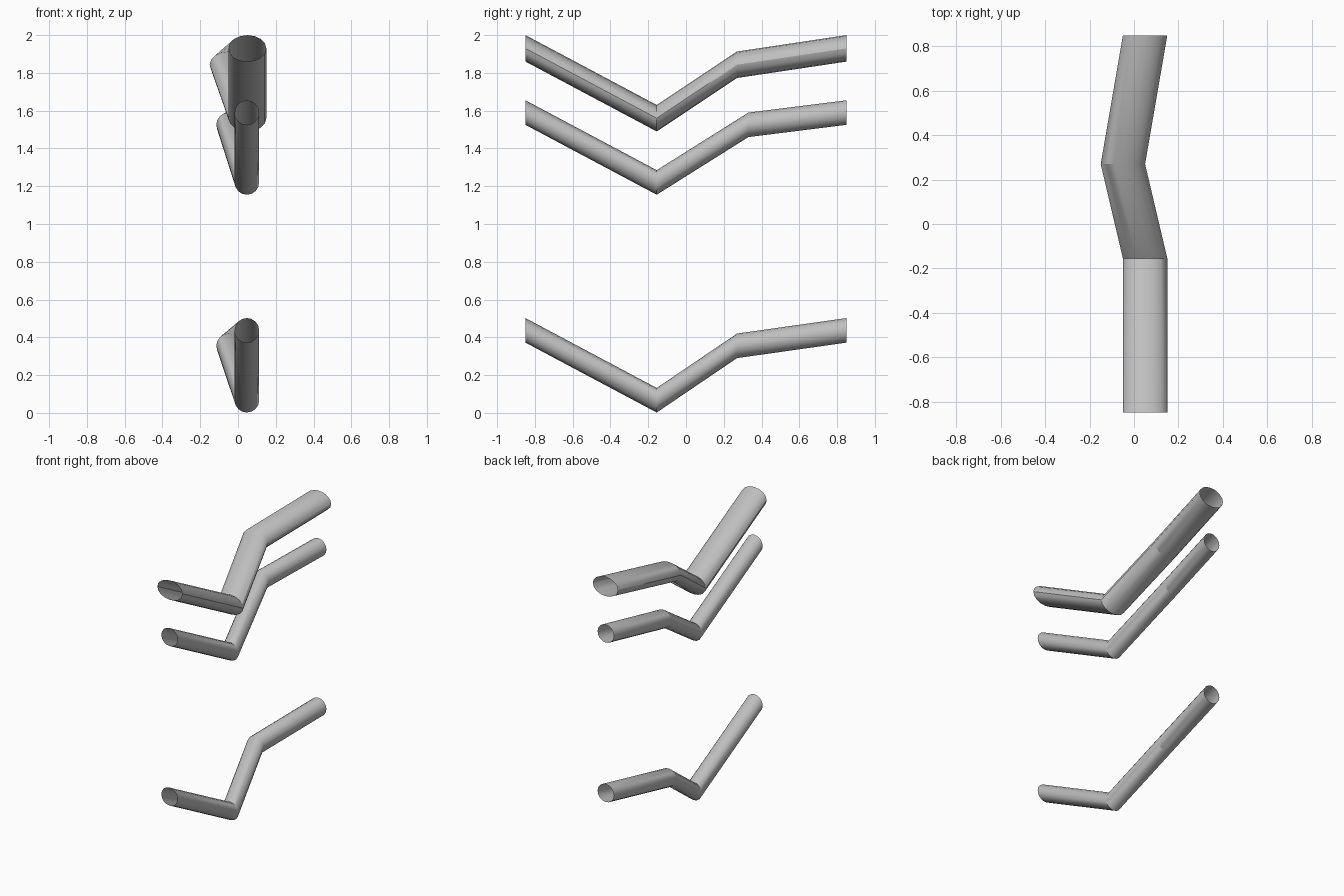
import bpy, bmesh, math

cube = bpy.data.objects.get("Cube")
if cube:
    bpy.data.objects.remove(cube, do_unlink=True)

grey = bpy.data.materials.new("plain grey")
grey.use_nodes = True
colour = (0.52, 0.52, 0.52, 1)
grey.diffuse_color = colour
grey.node_tree.nodes["Principled BSDF"].inputs["Base Color"].default_value = colour

SIDES = 16


def bent_tube(name, path, rx, rz):
    """Open tube with an upright elliptical section at each path point."""
    bm = bmesh.new()
    rings = []
    for x, y, z in path:
        angles = [2 * math.pi * i / SIDES for i in range(SIDES)]
        rings.append([bm.verts.new((x + rx * math.cos(a), y, z + rz * math.sin(a)))
                      for a in angles])
    for a, b in zip(rings, rings[1:]):
        for i in range(SIDES):
            j = (i + 1) % SIDES
            bm.faces.new((a[i], a[j], b[j], b[i]))
    bmesh.ops.recalc_face_normals(bm, faces=bm.faces)
    mesh = bpy.data.meshes.new(name)
    bm.to_mesh(mesh)
    bm.free()
    mesh.materials.append(grey)
    obj = bpy.data.objects.new(name, mesh)
    bpy.context.collection.objects.link(obj)
    bpy.ops.object.select_all(action="DESELECT")
    obj.select_set(True)
    bpy.context.view_layer.objects.active = obj
    bpy.ops.object.shade_smooth_by_angle(angle=math.radians(30))


# Wide upper tube
bent_tube("upper_tube", [(0.05, -0.85, 1.93), (0.05, -0.155, 1.56),
                         (-0.05, 0.27, 1.843), (0.05, 0.85, 1.93)], 0.10, 0.07)
# Two slimmer tubes below; the middle one bends a little further back
for name, base, bend_y, bend_z in (("middle_tube", 1.22, 0.33, 0.305),
                                   ("lower_tube", 0.067, 0.27, 0.288)):
    bent_tube(name, [(0.047, -0.85, base + 0.37), (0.047, -0.155, base),
                     (-0.05, bend_y, base + bend_z), (0.047, 0.85, base + 0.37)],
              0.065, 0.065)
